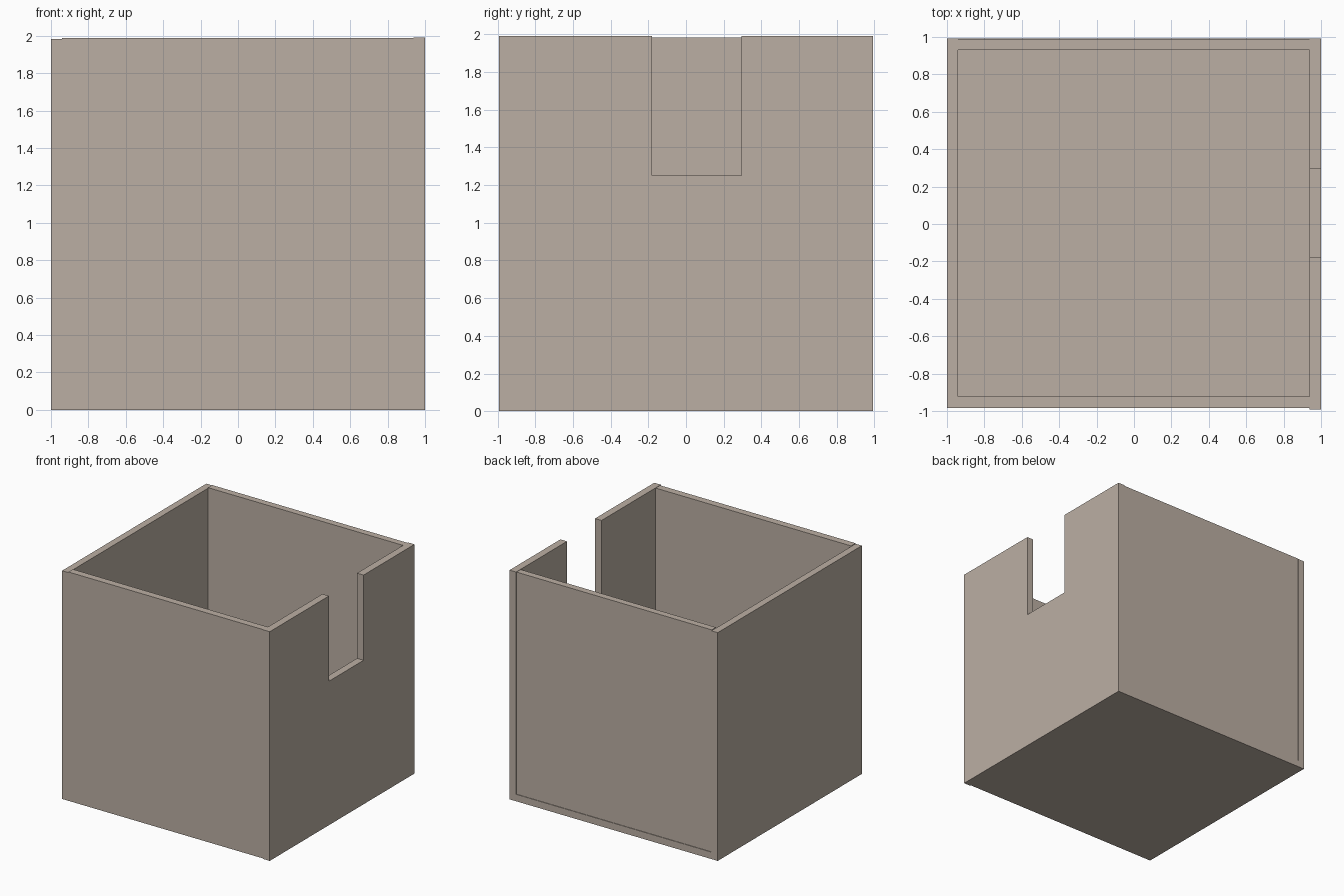
import bpy, bmesh

if "Cube" in bpy.data.objects:
    bpy.data.objects.remove(bpy.data.objects["Cube"])

mat = bpy.data.materials.new("warm grey")
mat.diffuse_color = (0.50, 0.43, 0.37, 1)
mat.use_nodes = True
mat.node_tree.nodes["Principled BSDF"].inputs["Base Color"].default_value = mat.diffuse_color


def finish(name, bm):
    me = bpy.data.meshes.new(name)
    bmesh.ops.recalc_face_normals(bm, faces=bm.faces)
    bm.to_mesh(me)
    bm.free()
    me.materials.append(mat)
    ob = bpy.data.objects.new(name, me)
    bpy.context.collection.objects.link(ob)
    return ob


def panel(name, x, y, z):
    """Box from (min, max) ranges."""
    bm = bmesh.new()
    bmesh.ops.create_cube(bm, size=1)
    for v in bm.verts:
        v.co = [r[0] if c < 0 else r[1] for c, r in zip(v.co, (x, y, z))]
    return finish(name, bm)


# floor and three plain walls, with slightly uneven joints
panel("floor", (-0.94, 0.937), (-0.985, 0.993), (0, 0.06))
panel("left_wall", (-1, -0.94), (-0.985, 0.993), (0, 1.982))
panel("front_wall", (-0.94, 0.937), (-0.985, -0.923), (0.0, 1.987))
panel("back_wall", (-0.94, 0.937), (0.93, 0.988), (0.0, 1.988))

# right wall: notched outline extruded along x
outline = [(-0.993, 0), (0.993, 0), (0.993, 1.99), (0.295, 1.99),
           (0.295, 1.25), (-0.18, 1.25), (-0.18, 1.99), (-0.993, 1.99)]
bm = bmesh.new()
face = bm.faces.new([bm.verts.new((0.937, y, z)) for y, z in outline])
ext = bmesh.ops.extrude_face_region(bm, geom=[face])
for v in (g for g in ext["geom"] if isinstance(g, bmesh.types.BMVert)):
    v.co.x = 1.0
finish("notched_right_wall", bm)
